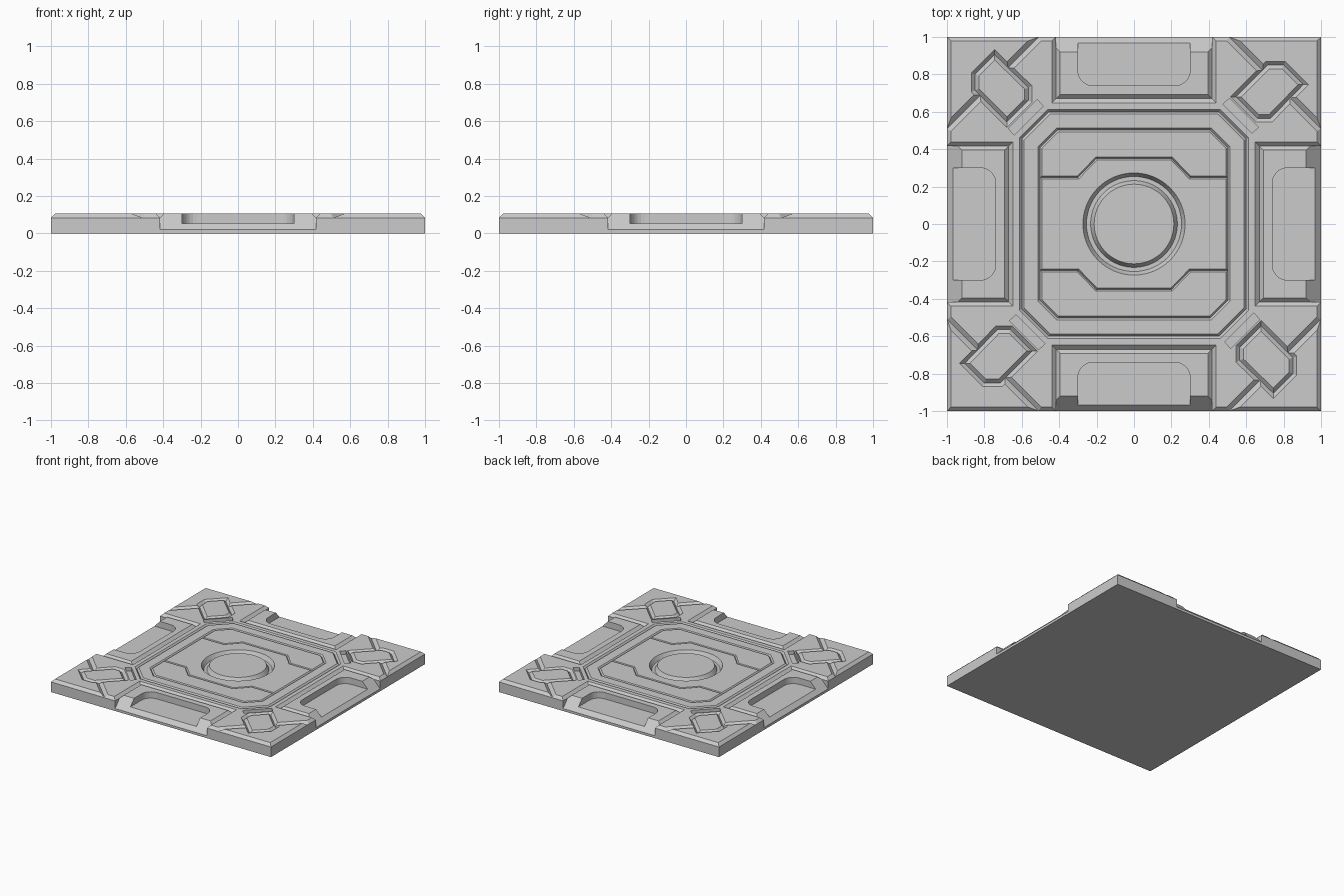
import bpy, bmesh
from math import sin, cos, pi
from mathutils import Vector, Matrix

if "Cube" in bpy.data.objects:
    bpy.data.objects.remove(bpy.data.objects["Cube"])

TOP = 0.105
LIFT = 0.03   # how far cutters rise above the top surface


def make_object(name, bm):
    bmesh.ops.recalc_face_normals(bm, faces=bm.faces)
    me = bpy.data.meshes.new(name)
    bm.to_mesh(me)
    bm.free()
    ob = bpy.data.objects.new(name, me)
    bpy.context.collection.objects.link(ob)
    return ob


def carve(bm, turn=0):
    """Subtract a cutter, turned by quarter turns, from the tile."""
    bmesh.ops.rotate(bm, verts=bm.verts, matrix=Matrix.Rotation(turn * pi / 2, 3, 'Z'))
    cutter = make_object("cutter", bm)
    cutter.hide_render = True
    mod = tile.modifiers.new("carve", 'BOOLEAN')
    mod.operation = 'DIFFERENCE'
    mod.solver = 'EXACT'
    mod.object = cutter
    bpy.context.view_layer.objects.active = tile
    bpy.ops.object.modifier_apply(modifier=mod.name)
    bpy.data.objects.remove(cutter)


def groove(points, width, depth, closed=True, floor=0.0, turn=0):
    """Sweep a V (or flat-bottomed) section along a mitred path and carve it."""
    pts = [Vector(p) for p in points]
    n = len(pts)
    top = width / 2 + (width - floor) / 2 * LIFT / depth
    section = [(-top, TOP + LIFT), (-floor / 2, TOP - depth), (top, TOP + LIFT)]
    if floor:
        section.insert(2, (floor / 2, TOP - depth))
    bm = bmesh.new()
    rings = []
    for i, p in enumerate(pts):
        a = (p - pts[i - 1]).normalized() if closed or i > 0 else None
        b = (pts[(i + 1) % n] - p).normalized() if closed or i < n - 1 else None
        a, b = a or b, b or a
        na, nb = Vector((-a.y, a.x)), Vector((-b.y, b.x))
        m = (na + nb) / (1 + na.dot(nb))
        rings.append([bm.verts.new((p.x + m.x * o, p.y + m.y * o, z)) for o, z in section])
    k = len(section)
    for i in range(n if closed else n - 1):
        r, s = rings[i], rings[(i + 1) % n]
        for j in range(k):
            bm.faces.new((r[j], r[(j + 1) % k], s[(j + 1) % k], s[j]))
    if not closed:
        bm.faces.new(rings[0])
        bm.faces.new(rings[-1])
    carve(bm, turn)


def prism(points, offset, turn=0):
    """Extrude a closed 3D outline by a vector and carve it."""
    bm = bmesh.new()
    face = bm.faces.new([bm.verts.new(p) for p in points])
    res = bmesh.ops.extrude_face_region(bm, geom=[face], use_keep_orig=True)
    moved = [v for v in res["geom"] if isinstance(v, bmesh.types.BMVert)]
    bmesh.ops.translate(bm, verts=moved, vec=offset)
    carve(bm, turn)


def octagon(h, c):
    k = h - c
    return [(h, -k), (h, k), (k, h), (-k, h), (-h, k), (-h, -k), (-k, -h), (k, -h)]


# Slab with chamfered top rim
bm = bmesh.new()
bmesh.ops.create_cube(bm, size=1)
bmesh.ops.scale(bm, verts=bm.verts, vec=(2, 2, TOP))
bmesh.ops.translate(bm, verts=bm.verts, vec=(0, 0, TOP / 2))
rim = [e for e in bm.edges if all(v.co.z > TOP / 2 for v in e.verts)]
bmesh.ops.bevel(bm, geom=rim, offset=0.022, segments=1, affect='EDGES')
tile = make_object("floor_tile", bm)

# Rounded pocket outline, open to the outer edge
pocket = [(-0.3, -1.1, 0.053)]
for cx, start in ((-0.22, pi), (0.22, pi / 2)):
    for i in range(7):
        t = start - i * pi / 12
        pocket.append((cx + 0.08 * cos(t), -0.82 + 0.08 * sin(t), 0.053))
pocket.append((0.3, -1.1, 0.053))

chip = [(0.715, 0.85), (0.80, 0.85), (0.905, 0.745), (0.73, 0.565), (0.66, 0.565), (0.545, 0.68)]

for q in range(4):
    # Edge panels: ramped lip, surrounding groove and pocket
    prism([(-0.417, -1.0, 0.02), (-0.417, -0.9, 0.1263), (-0.417, -1.1, 0.1263),
           (-0.417, -1.1, 0.02)], (0.834, 0, 0), q)
    groove([(-0.417, -1.1), (-0.417, -0.67), (0.417, -0.67), (0.417, -1.1)],
           0.045, 0.022, closed=False, turn=q)
    prism(pocket, (0, 0, 0.1), q)
    # Corners: diagonal grooves, clipped chip outline and slot
    groove([(0.45, 1.06), (0.685, 0.825)], 0.05, 0.022, closed=False, turn=q)
    groove([(0.84, 0.67), (1.06, 0.45)], 0.05, 0.022, closed=False, turn=q)
    groove(chip, 0.04, 0.021, turn=q)
    prism([(0.475, 0.64, 0.075), (0.51, 0.672, 0.075), (0.665, 0.517, 0.075),
           (0.63, 0.485, 0.075)], (0, 0, 0.1), q)

# Octagonal frames around the centre
groove(octagon(0.60, 0.145), 0.026, 0.015)
groove(octagon(0.503, 0.095), 0.02, 0.012)

# Stepped seams above and below the centre
for s in (0, 2):
    groove([(-0.503, 0.248), (-0.3, 0.248), (-0.2, 0.351), (0.2, 0.351), (0.3, 0.248), (0.503, 0.248)],
           0.016, 0.012, closed=False, turn=s)

# Ring channel leaving a round centre disc
groove([(0.243 * cos(i * pi / 32), 0.243 * sin(i * pi / 32)) for i in range(64)],
       0.06, 0.035, floor=0.022)
